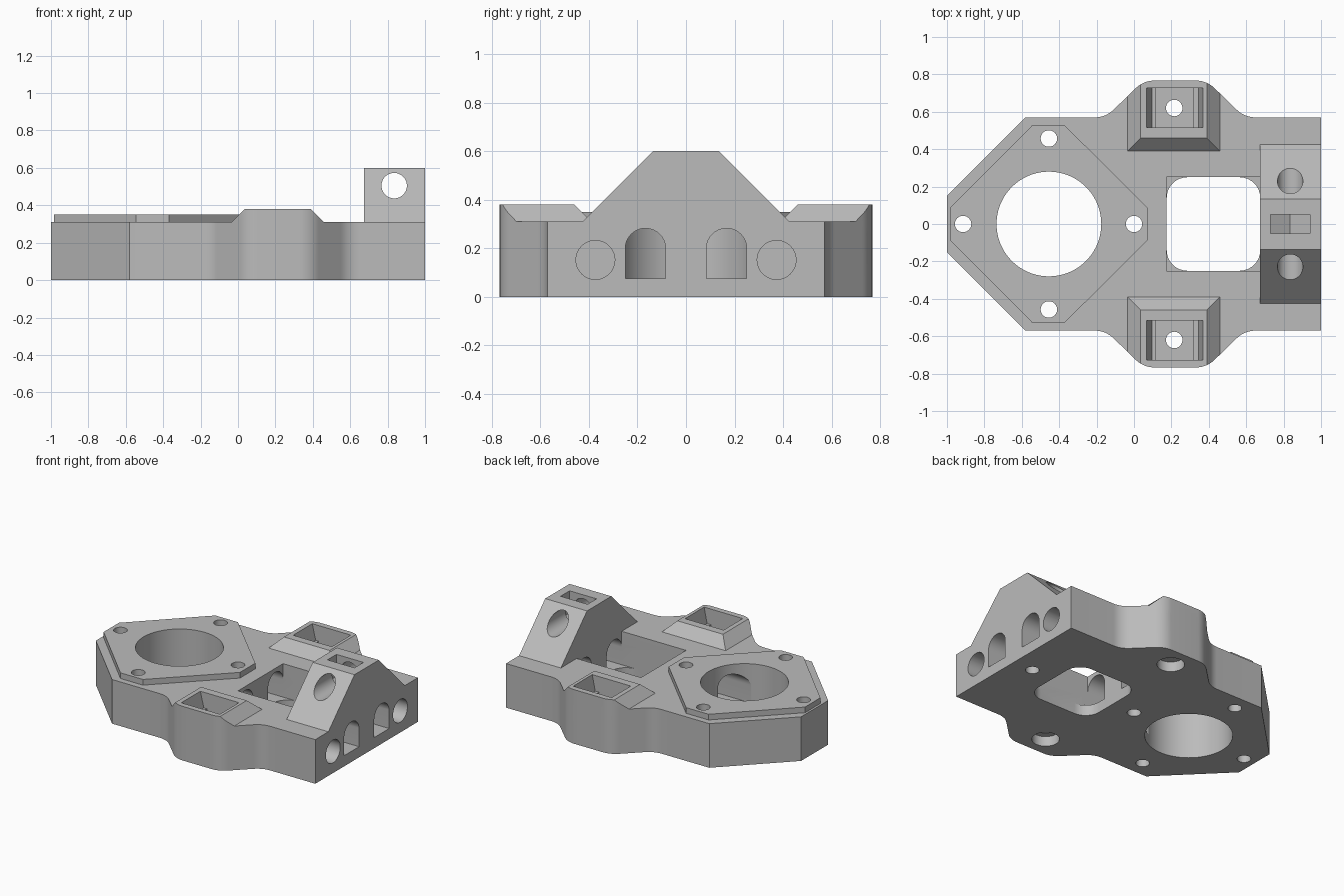
import bpy, bmesh, math

if "Cube" in bpy.data.objects:
    bpy.data.objects.remove(bpy.data.objects["Cube"])

grey = bpy.data.materials.new("grey_plastic")
grey.diffuse_color = (0.5, 0.5, 0.5, 1)
grey.use_nodes = True
grey.node_tree.nodes["Principled BSDF"].inputs["Base Color"].default_value = grey.diffuse_color


def prism(name, pts, lo, hi, axis="z"):
    """Extrude a 2D profile between lo and hi along an axis."""
    place = {"z": lambda u, v, w: (u, v, w),
             "x": lambda u, v, w: (w, u, v),
             "y": lambda u, v, w: (u, w, v)}[axis]
    bm = bmesh.new()
    rings = [[bm.verts.new(place(u, v, w)) for u, v in pts] for w in (lo, hi)]
    n = len(pts)
    bm.faces.new(rings[0])
    bm.faces.new(rings[1])
    for i in range(n):
        j = (i + 1) % n
        bm.faces.new((rings[0][i], rings[0][j], rings[1][j], rings[1][i]))
    bmesh.ops.recalc_face_normals(bm, faces=bm.faces)
    me = bpy.data.meshes.new(name)
    bm.to_mesh(me)
    bm.free()
    me.materials.append(grey)
    ob = bpy.data.objects.new(name, me)
    bpy.context.collection.objects.link(ob)
    return ob


def arc(cx, cy, r, a0, a1, n=8):
    return [(cx + r * math.cos(math.radians(a0 + (a1 - a0) * i / n)),
             cy + r * math.sin(math.radians(a0 + (a1 - a0) * i / n))) for i in range(n + 1)]


def circle(cx, cy, r, n=48):
    return arc(cx, cy, r, 0, 360, n)[:-1]


def rect(x0, x1, y0, y1):
    return [(x0, y0), (x1, y0), (x1, y1), (x0, y1)]


def combine(target, tool, op):
    """Apply a boolean and discard the helper."""
    mod = target.modifiers.new("bool", "BOOLEAN")
    mod.operation, mod.solver, mod.object = op, "EXACT", tool
    bpy.context.view_layer.objects.active = target
    bpy.ops.object.modifier_apply(modifier=mod.name)
    bpy.data.objects.remove(tool)


# Plate outline: chamfered nose, S-curved side ears
R = 0.145
half = [(-1, 0.15), (-0.58, 0.57)]
half += arc(-0.21, 0.57 + R, R, 270, 315)
half += arc(0.11, 0.767 - R, R, 135, 90)
half += arc(0.33, 0.767 - R, R, 90, 45)
half += arc(0.65, 0.57 + R, R, 225, 270)
half += [(1, 0.57)]
outline = half + [(x, -y) for x, y in reversed(half)]
body = prism("bracket_body", outline, 0, 0.31)

# Raised motor seat
seat = [(-0.985, 0.085), (-0.545, 0.527), (-0.37, 0.527), (0.075, 0.085)]
combine(body, prism("motor_seat", seat + [(x, -y) for x, y in reversed(seat)], 0.25, 0.35), "UNION")

# Trapezoid end tower
tower = [(-0.525, 0.21), (0.525, 0.21), (0.135, 0.6), (-0.135, 0.6)]
combine(body, prism("end_tower", tower, 0.675, 1, "x"), "UNION")

# Ear pads with sloped sides, trimmed to the outline
for s in (1, -1):
    pad = prism("ear_pad", [(-0.105, 0.24), (0.53, 0.24), (0.39, 0.38), (0.035, 0.38)],
                *sorted((s * 0.3, s * 0.9)), "y")
    combine(pad, prism("inner_slope", [(s * 0.32, 0.24), (s * 0.9, 0.24), (s * 0.9, 0.38), (s * 0.46, 0.38)],
                       -0.3, 0.7, "x"), "INTERSECT")
    combine(pad, prism("ear_trim", outline, 0.2, 0.5), "INTERSECT")
    combine(body, pad, "UNION")

cuts = []
# Motor bore and screw holes
cuts.append(prism("motor_bore", circle(-0.455, 0, 0.28, 72), -0.1, 0.7))
for x, y in ((-0.455, 0.457), (-0.455, -0.457), (-0.914, 0), (0, 0)):
    cuts.append(prism("screw_hole", circle(x, y, 0.044, 32), -0.1, 0.7))

# Window: square pocket with rounded opening through its floor
cuts.append(prism("window_pocket", rect(0.175, 0.675, -0.25, 0.25), 0.075, 0.7))
rounded = []
for cx, cy, a in ((0.565, 0.14, 0), (0.285, 0.14, 90), (0.285, -0.14, 180), (0.565, -0.14, 270)):
    rounded += arc(cx, cy, 0.11, a, a + 90)
cuts.append(prism("window_opening", rounded, -0.1, 0.2))

# Tower cross bolt, nut trap and blind hole below
cuts.append(prism("cross_bolt", circle(0.835, 0.505, 0.068), -0.7, 0.7, "y"))
cuts.append(prism("nut_trap", [(0.73, 0.7), (0.73, 0.444), (0.835, 0.384), (0.94, 0.444), (0.94, 0.7)],
                  -0.05, 0.05, "y"))
cuts.append(prism("blind_hole", circle(0.845, 0, 0.044, 32), -0.1, 0.25))

for s in (1, -1):
    # Belt tunnels from the end face to the motor bore
    arch = [(s * 0.167 - 0.083, 0.075), (s * 0.167 + 0.083, 0.075)] + arc(s * 0.167, 0.199, 0.083, 0, 180, 20)
    cuts.append(prism("belt_tunnel", arch, -0.4, 1.1, "x"))
    # Rod sockets
    cuts.append(prism("rod_socket", circle(s * 0.373, 0.152, 0.08), 0.1, 1.1, "x"))
    # Ear pockets: flared mouth, ledge, deeper slot
    ys = sorted((s * 0.515, s * 0.727))
    cuts.append(prism("ear_pocket", [(0.068, 0.5), (0.068, 0.38), (0.095, 0.27), (0.118, 0.27), (0.118, 0.15),
                                     (0.316, 0.15), (0.316, 0.27), (0.345, 0.27), (0.368, 0.38), (0.368, 0.5)],
                      *ys, "y"))
    cuts.append(prism("ear_hole", circle(0.215, s * 0.62, 0.044, 32), -0.1, 0.7))
    cuts.append(prism("ear_counterbore", circle(0.215, s * 0.62, 0.088), -0.1, 0.07))
for c in cuts:
    combine(body, c, "DIFFERENCE")

# Smooth bores and ear curves, keep edges crisp
bpy.ops.object.select_all(action="DESELECT")
body.select_set(True)
bpy.context.view_layer.objects.active = body
bpy.ops.object.shade_smooth_by_angle(angle=math.radians(25))
